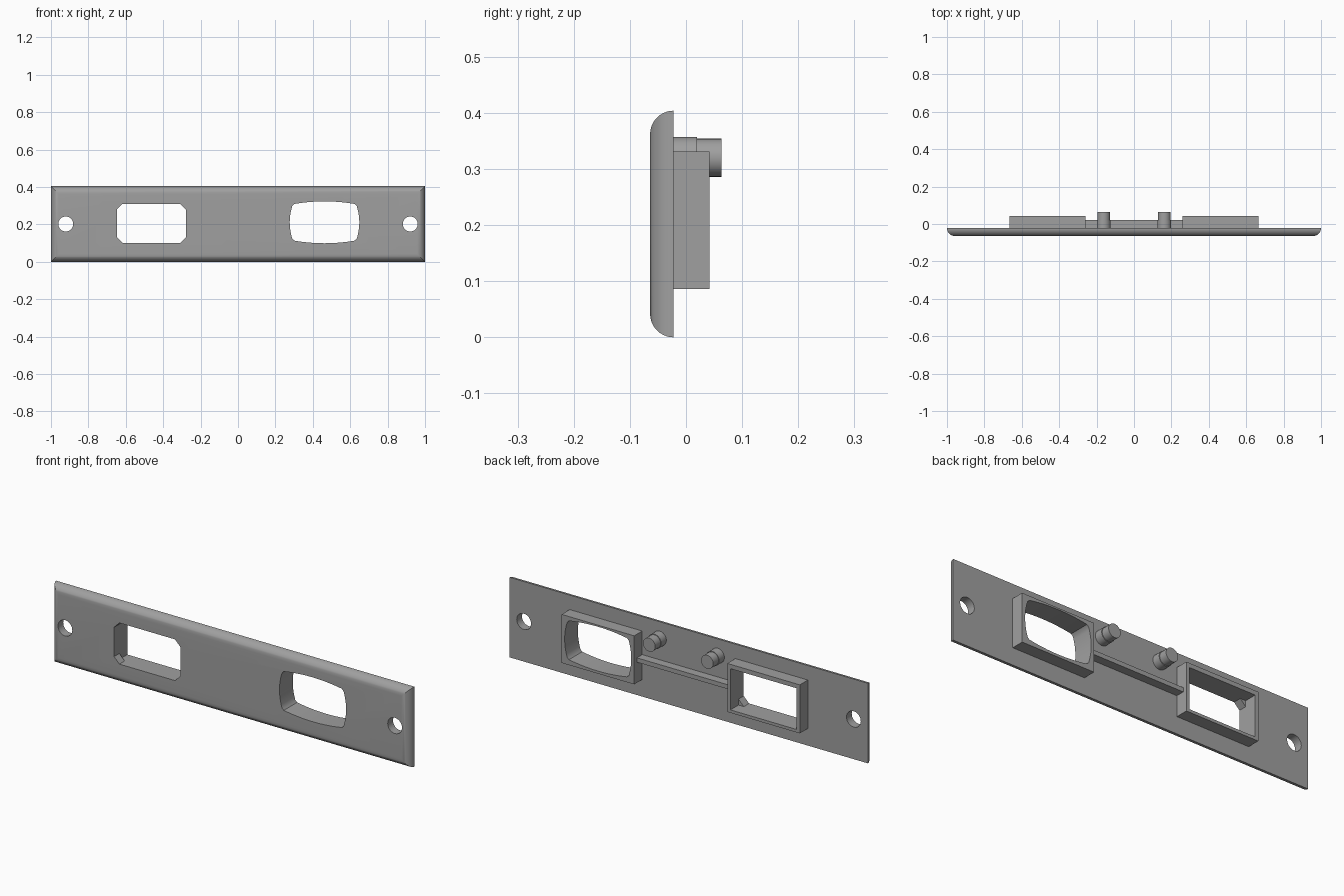
import bpy, bmesh, math

if "Cube" in bpy.data.objects:
    bpy.data.objects.remove(bpy.data.objects["Cube"])

grey = bpy.data.materials.new("plain grey")
grey.use_nodes = True
colour = (0.35, 0.35, 0.35, 1)
grey.diffuse_color = colour
grey.node_tree.nodes["Principled BSDF"].inputs["Base Color"].default_value = colour

FRONT, BACK = -0.064, -0.022
MID = 0.202      # plate centre height
FRAME_Z = 0.2085 # opening centre height
FRAME_X = 0.4625


def loft(name, rings):
    """Closed solid through rings of equal point count."""
    bm = bmesh.new()
    loops = [[bm.verts.new(p) for p in ring] for ring in rings]
    n = len(loops[0])
    for a, b in zip(loops, loops[1:]):
        for i in range(n):
            j = (i + 1) % n
            bm.faces.new((a[i], a[j], b[j], b[i]))
    bm.faces.new(loops[0])
    bm.faces.new(loops[-1])
    bmesh.ops.recalc_face_normals(bm, faces=bm.faces)
    mesh = bpy.data.meshes.new(name)
    bm.to_mesh(mesh)
    bm.free()
    mesh.materials.append(grey)
    obj = bpy.data.objects.new(name, mesh)
    bpy.context.collection.objects.link(obj)
    return obj


def prism(name, outline, y0, y1):
    return loft(name, [[(x, y, z) for x, z in outline] for y in (y0, y1)])


def rect(cx, cz, hx, hz):
    return [(cx + sx * hx, cz + sz * hz)
            for sx, sz in ((-1, -1), (1, -1), (1, 1), (-1, 1))]


def circle(cx, cz, r, n=32):
    return [(cx + r * math.cos(math.tau * i / n), cz + r * math.sin(math.tau * i / n))
            for i in range(n)]


def chamfered(cx, cz, hx, hz, c):
    pts = []
    for sx, sz in ((-1, -1), (1, -1), (1, 1), (-1, 1)):
        pair = [(cx + sx * hx, cz + sz * (hz - c)), (cx + sx * (hx - c), cz + sz * hz)]
        pts += pair if sx * sz > 0 else pair[::-1]
    return pts


def bulged(cx, cz, hx, hz, bulge, c, n=12):
    """Rectangle with four outward bowed sides and clipped corners."""
    sides = []
    for i in range(n + 1):
        t = 2 * i / n - 1
        sides.append((t, bulge * (1 - t * t)))
    pts = [(cx + t * (hx - c), cz - hz - b) for t, b in sides]
    pts += [(cx + hx + b, cz + t * (hz - c)) for t, b in sides]
    pts += [(cx - t * (hx - c), cz + hz + b) for t, b in sides]
    pts += [(cx - hx - b, cz - t * (hz - c)) for t, b in sides]
    return pts


def cut(obj, cutters):
    bpy.context.view_layer.objects.active = obj
    for cutter in cutters:
        mod = obj.modifiers.new("opening", "BOOLEAN")
        mod.operation = "DIFFERENCE"
        mod.solver = "EXACT"
        mod.object = cutter
        bpy.ops.object.modifier_apply(modifier=mod.name)


def smooth(obj):
    bpy.ops.object.select_all(action="DESELECT")
    obj.select_set(True)
    bpy.context.view_layer.objects.active = obj
    bpy.ops.object.shade_smooth_by_angle(angle=math.radians(30))


# Face plate with quarter-round front edges
depth = BACK - FRONT
rings = []
for i in range(11):
    a = math.pi / 2 * i / 10
    inset = depth * (1 - math.cos(a))
    y = BACK - depth * math.sin(a)
    rings.append([(x, y, z) for x, z in rect(0, MID, 1 - inset, MID - inset)])
plate = loft("face_plate", rings)

# Openings
chamfer_cut = prism("chamfered_cutter",
                    chamfered(-FRAME_X, 0.205, 0.185, 0.104, 0.03), -0.2, 0.2)
rect_cut = prism("rectangular_cutter",
                 rect(-FRAME_X, 0.205, 0.185, 0.104), -0.2, 0.2)
bulge_cut = prism("bowed_cutter",
                  bulged(FRAME_X, 0.211, 0.172, 0.098, 0.014, 0.01), -0.2, 0.2)
screw_cuts = [prism("screw_hole_cutter", circle(s * 0.921, MID, 0.04), -0.2, 0.2)
              for s in (-1, 1)]
cut(plate, [chamfer_cut, bulge_cut] + screw_cuts)

# Raised frames on the back
for side, s, cutter in (("right", -1, rect_cut), ("left", 1, bulge_cut)):
    frame = prism(side + "_frame", rect(s * FRAME_X, FRAME_Z, 0.2025, 0.1225), BACK, 0.042)
    cut(frame, [cutter])
    smooth(frame)
smooth(plate)

# Stiffening rail between the frames
prism("rail", rect(0, 0.201, 0.26, 0.011), BACK, 0.021)

# Stepped pegs
for side, s in (("right", -1), ("left", 1)):
    smooth(prism(side + "_peg_base", circle(s * 0.162, 0.32, 0.037), BACK, 0.02))
    smooth(prism(side + "_peg_tip", circle(s * 0.162, 0.32, 0.034), 0.02, 0.063))

for cutter in [chamfer_cut, rect_cut, bulge_cut] + screw_cuts:
    bpy.data.objects.remove(cutter)
